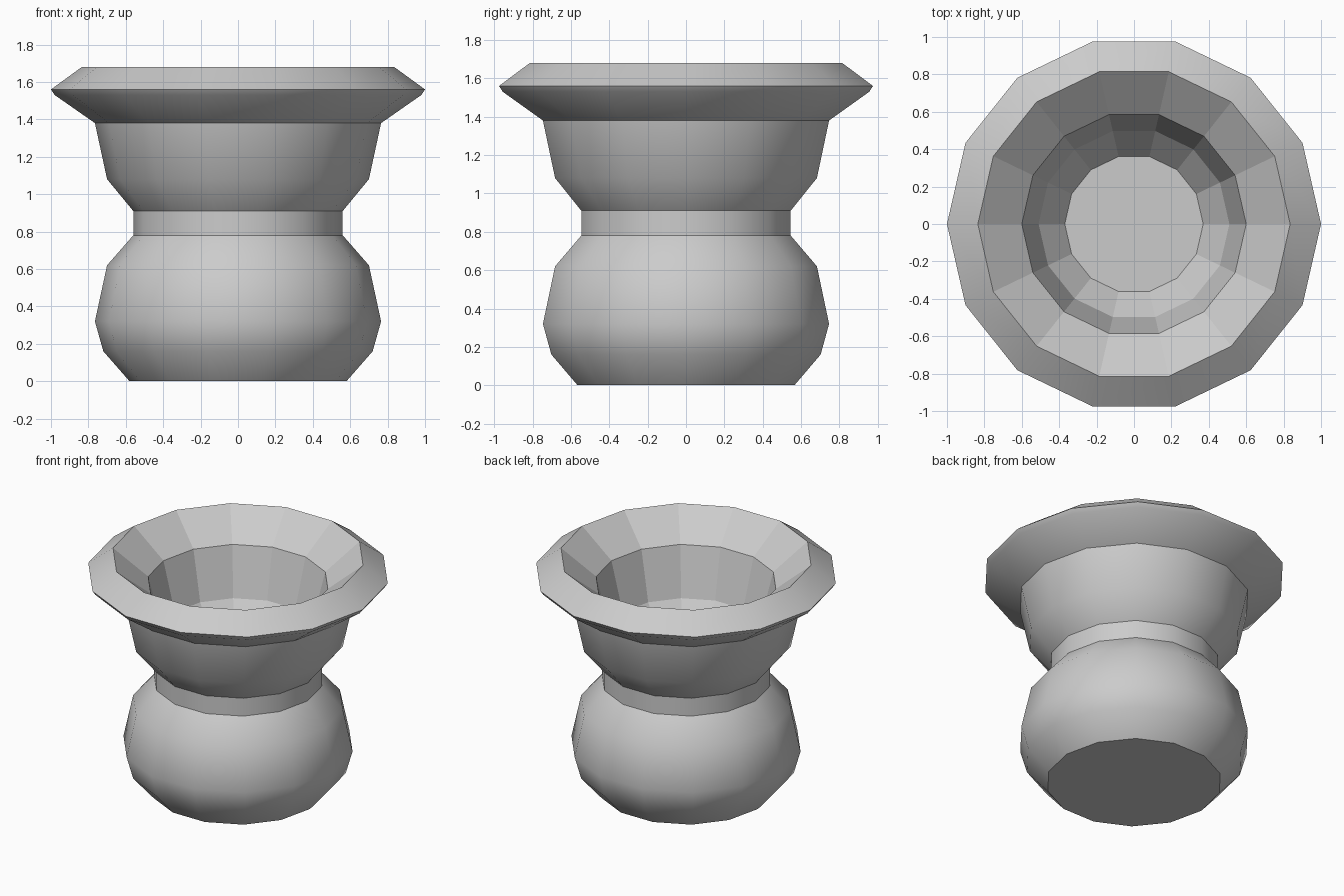
import bpy, bmesh, math

if "Cube" in bpy.data.objects:
    bpy.data.objects.remove(bpy.data.objects["Cube"])

SIDES = 14

# Outer silhouette from foot to lip, as (radius, height)
outer = [(0.58, 0), (0.72, 0.16), (0.765, 0.32), (0.70, 0.62), (0.56, 0.78),
         (0.56, 0.91), (0.70, 1.08), (0.765, 1.38), (0.98, 1.53), (1.0, 1.56), (0.835, 1.68)]
# Hollow from lip down to the bowl floor
inner = [(0.60, 1.49), (0.51, 1.14), (0.37, 0.97)]

# Lathe the profile into 14-sided rings
bm = bmesh.new()
rings = []
for r, z in outer + inner:
    rings.append([bm.verts.new((r * math.cos(2 * math.pi * i / SIDES),
                                r * math.sin(2 * math.pi * i / SIDES), z))
                  for i in range(SIDES)])
for a, b in zip(rings, rings[1:]):
    for i in range(SIDES):
        j = (i + 1) % SIDES
        bm.faces.new((a[i], a[j], b[j], b[i]))
# Flat base and bowl floor
bm.faces.new(rings[0][::-1])
bm.faces.new(rings[-1])
bmesh.ops.recalc_face_normals(bm, faces=bm.faces[:])

mesh = bpy.data.meshes.new("pot")
bm.to_mesh(mesh)
bm.free()
pot = bpy.data.objects.new("pot", mesh)
bpy.context.collection.objects.link(pot)

# Smooth outside with sharp creases, faceted hollow
bpy.context.view_layer.objects.active = pot
pot.select_set(True)
bpy.ops.object.shade_smooth_by_angle(angle=math.radians(30))
first_inner = (len(outer) - 1) * SIDES
for p in mesh.polygons:
    if p.index >= first_inner:
        p.use_smooth = False
